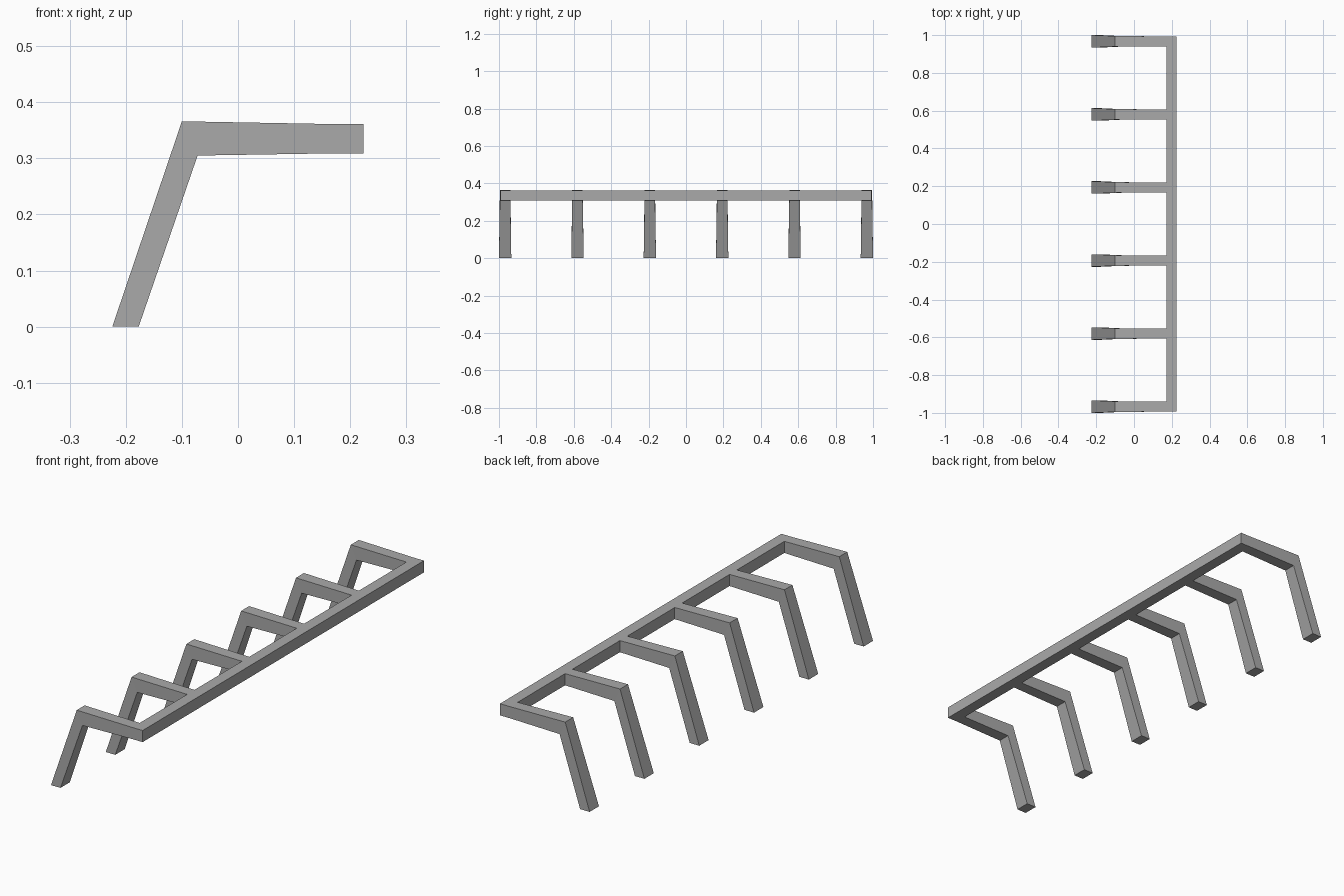
import bpy

if "Cube" in bpy.data.objects:
    bpy.data.objects.remove(bpy.data.objects["Cube"])

grey = bpy.data.materials.new("plain grey")
grey.diffuse_color = (0.4, 0.4, 0.4, 1)
grey.use_nodes = True
grey.node_tree.nodes["Principled BSDF"].inputs["Base Color"].default_value = grey.diffuse_color


def mesh_object(name, verts, faces):
    mesh = bpy.data.meshes.new(name)
    mesh.from_pydata(verts, [], faces)
    mesh.materials.append(grey)
    obj = bpy.data.objects.new(name, mesh)
    bpy.context.collection.objects.link(obj)
    return obj


def loft(name, sections, y=0.0, cap_end=True):
    """Four-sided beam through (upper xz, lower xz, half width) sections."""
    verts, faces = [], []
    for (xu, zu), (xl, zl), w in sections:
        verts += [(xu, y - w, zu), (xl, y - w, zl), (xl, y + w, zl), (xu, y + w, zu)]
    for s in range(len(sections) - 1):
        a = 4 * s
        for i in range(4):
            j = (i + 1) % 4
            faces.append((a + i, a + j, a + 4 + j, a + 4 + i))
    faces.append((3, 2, 1, 0))
    if cap_end:
        n = len(verts)
        faces.append((n - 4, n - 3, n - 2, n - 1))
    return mesh_object(name, verts, faces)


RAIL_IN, RAIL_OUT = 0.173, 0.224
RAIL_TOP, RAIL_BOTTOM = 0.361, 0.309
HALF = 0.026
SPAN = 0.967

# Long rail
loft("long_rail", [((RAIL_IN, RAIL_TOP), (RAIL_IN, RAIL_BOTTOM), SPAN + HALF),
                   ((RAIL_OUT, RAIL_TOP), (RAIL_OUT, RAIL_BOTTOM), SPAN + HALF)])

# Six bent legs: foot, knee, then the arm ending on the rail
for k in range(6):
    loft(f"bent_leg_{k + 1}",
         [((-0.224, 0.0), (-0.177, 0.0), 0.033),
          ((-0.100, 0.366), (-0.072, 0.305), 0.028),
          ((RAIL_IN, RAIL_TOP), (RAIL_IN, RAIL_BOTTOM), HALF)],
         y=-SPAN + k * 2 * SPAN / 5, cap_end=False)

# Make every face point outwards
import bmesh
for obj in bpy.context.collection.objects:
    bm = bmesh.new()
    bm.from_mesh(obj.data)
    bmesh.ops.recalc_face_normals(bm, faces=bm.faces)
    bm.to_mesh(obj.data)
    bm.free()
